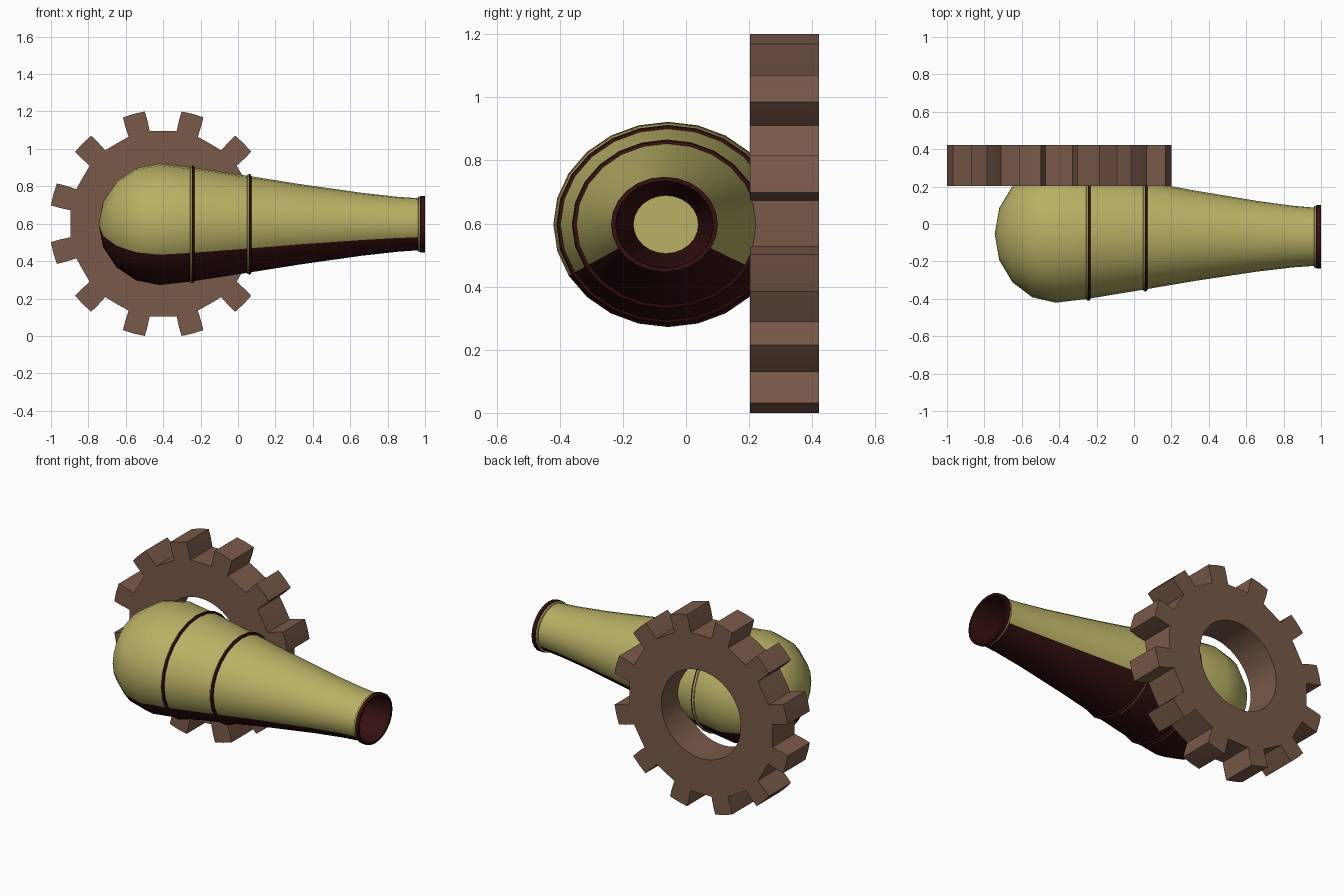
import bpy, bmesh
from math import sin, cos, pi, radians

if "Cube" in bpy.data.objects:
    bpy.data.objects.remove(bpy.data.objects["Cube"])


def material(name, rgb):
    m = bpy.data.materials.new(name)
    m.diffuse_color = (*rgb, 1)
    m.use_nodes = True
    m.node_tree.nodes["Principled BSDF"].inputs["Base Color"].default_value = m.diffuse_color
    return m


WOOD = material("brown_wood", (0.19, 0.10, 0.065))
BRASS = material("khaki_brass", (0.48, 0.44, 0.13))
DARK = material("dark_red", (0.035, 0.005, 0.005))


def finish(name, bm, mats):
    bmesh.ops.remove_doubles(bm, verts=bm.verts, dist=1e-5)
    bm.normal_update()
    mesh = bpy.data.meshes.new(name)
    bm.to_mesh(mesh)
    bm.free()
    for m in mats:
        mesh.materials.append(m)
    ob = bpy.data.objects.new(name, mesh)
    bpy.context.collection.objects.link(ob)
    bpy.ops.object.select_all(action='DESELECT')
    ob.select_set(True)
    bpy.context.view_layer.objects.active = ob
    bpy.ops.object.shade_smooth_by_angle(angle=radians(30))
    return ob


def lathe(name, profile, is_dark, sides=24, closed=False):
    """Turn (x, r) points about the barrel axis, slightly wider in y."""
    bm = bmesh.new()
    rings = []
    for x, r in profile:
        rings.append([bm.verts.new((x, -0.06 - 0.0085 * x + 1.12 * r * cos(2 * pi * k / sides),
                                    0.597 + r * sin(2 * pi * k / sides))) for k in range(sides)])
    n = len(rings)
    for i in range(n if closed else n - 1):
        a, b = rings[i], rings[(i + 1) % n]
        for k in range(sides):
            j = (k + 1) % sides
            f = bm.faces.new((a[k], a[j], b[j], b[k]))
            f.normal_update()
            f.material_index = int(is_dark(i, (k + 0.5) * 360 / sides, f.normal))
    bmesh.ops.dissolve_degenerate(bm, edges=bm.edges, dist=1e-6)
    return finish(name, bm, [BRASS, DARK])


# Barrel: rounded breech, long taper, dark underside
R = 0.325
dome = [(-0.42 - R * cos(radians(a)), R * sin(radians(a))) for a in (0, 22.5, 45, 67.5, 90)]
taper = [(-0.25, 0.306), (0.06, 0.258), (0.33, 0.215), (0.655, 0.169), (0.85, 0.147), (0.965, 0.139)]
barrel = lathe("barrel", dome + taper, lambda i, ang, nrm: 210 < ang < 330)

# Muzzle: lip, flange, and dark bore ending in a pale floor
muzzle = [(0.962, 0.137), (0.965, 0.148), (0.974, 0.148), (0.976, 0.151), (1.0, 0.151),
          (1.0, 0.138), (0.45, 0.092), (0.45, 0.0)]
lathe("muzzle", muzzle, lambda i, ang, nrm: 2 <= i <= 5)

# Barrel bands
for name, x, r in (("rear_band", -0.245, 0.302), ("front_band", 0.06, 0.256)):
    section = [(x - 0.013 * cos(2 * pi * k / 8), r + 0.013 * sin(2 * pi * k / 8)) for k in range(8)]
    lathe(name, section, lambda i, ang, nrm: i in (2, 3, 4), closed=True)

# Toothed wheel with a round hole
tooth = [(-6.7, 0.50), (-6.3, 0.56), (-5.7, 0.608), (0, 0.608), (5.7, 0.608), (6.3, 0.56), (6.7, 0.50), (15, 0.496)]
bm = bmesh.new()
cols = []
hole = 0.275
for t in range(12):
    for i, (off, r) in enumerate(tooth):
        a = radians(15 + 30 * t + off)
        h = radians(15 + 30 * t - 11.25 + 3.75 * i)
        cols.append([bm.verts.new((-0.4 + q * cos(b), y, 0.6 + q * sin(b)))
                     for q, b, y in ((r, a, 0.203), (r, a, 0.422), (hole, h, 0.422), (hole, h, 0.203))])
for i, c in enumerate(cols):
    d = cols[(i + 1) % len(cols)]
    for k in range(4):
        m = (k + 1) % 4
        bm.faces.new((c[k], c[m], d[m], d[k]))
bmesh.ops.recalc_face_normals(bm, faces=bm.faces)
finish("toothed_wheel", bm, [WOOD])

# Outward normals on the open shells
for ob in bpy.data.objects:
    if ob.name in ("barrel", "muzzle", "rear_band", "front_band"):
        b = bmesh.new()
        b.from_mesh(ob.data)
        b.faces.ensure_lookup_table()
        top = max(b.faces, key=lambda f: f.calc_center_median().z)
        if top.normal.z < 0:
            bmesh.ops.reverse_faces(b, faces=b.faces)
        b.to_mesh(ob.data)
        b.free()
